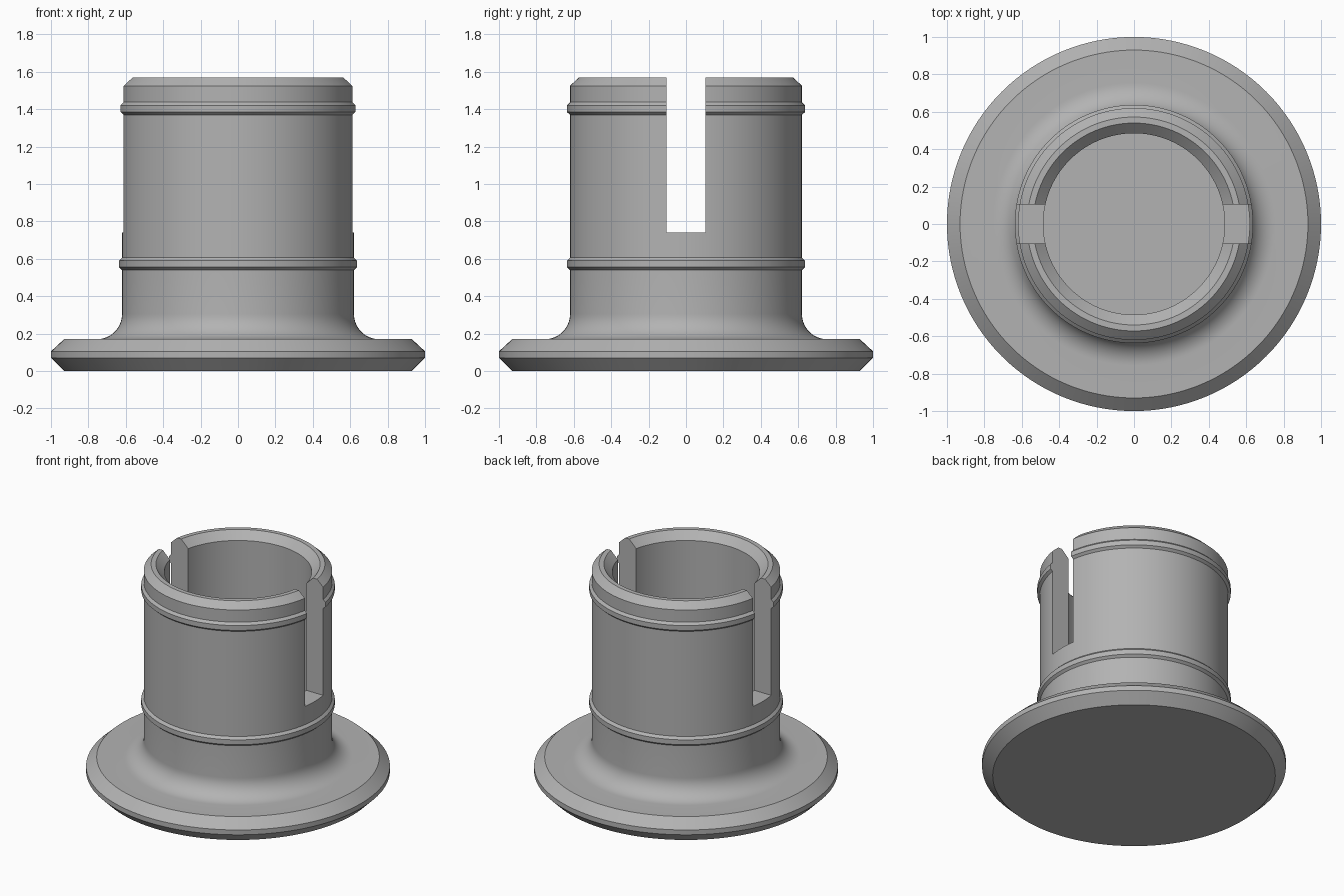
import bpy, bmesh, math

cube = bpy.data.objects.get("Cube")
if cube:
    bpy.data.objects.remove(cube, do_unlink=True)

SEGMENTS = 128
WALL, BORE, HEIGHT = 0.62, 0.485, 1.57
BASE_TOP, FILLET = 0.17, 0.135
SLOT_WIDTH, SLOT_FLOOR = 0.21, 0.74

grey = bpy.data.materials.new("plain grey")
grey.use_nodes = True
colour = (0.45, 0.45, 0.45, 1)
grey.diffuse_color = colour
grey.node_tree.nodes["Principled BSDF"].inputs["Base Color"].default_value = colour


def bead(z):
    """Profile of a raised ring with chamfered edges, from z upwards."""
    r = WALL + 0.017
    return [(WALL, z), (r, z + 0.015), (r, z + 0.05), (WALL, z + 0.067)]


def lathe(name, profile):
    """Revolve a profile that starts and ends on the axis."""
    bm = bmesh.new()
    rings = []
    for r, z in profile:
        if r == 0:
            rings.append([bm.verts.new((0, 0, z))] * SEGMENTS)
            continue
        angles = [2 * math.pi * i / SEGMENTS for i in range(SEGMENTS)]
        rings.append([bm.verts.new((r * math.cos(a), r * math.sin(a), z)) for a in angles])
    for low, high in zip(rings, rings[1:]):
        for i in range(SEGMENTS):
            j = (i + 1) % SEGMENTS
            corners = dict.fromkeys((low[i], low[j], high[j], high[i]))
            bm.faces.new(list(corners))
    bmesh.ops.recalc_face_normals(bm, faces=bm.faces)
    mesh = bpy.data.meshes.new(name)
    bm.to_mesh(mesh)
    bm.free()
    mesh.materials.append(grey)
    obj = bpy.data.objects.new(name, mesh)
    bpy.context.collection.objects.link(obj)
    return obj


# Flange with bevelled rim
profile = [(0, 0), (0.93, 0), (1, 0.07), (1, 0.105), (0.93, BASE_TOP)]
# Concave fillet into the sleeve
for i in range(13):
    a = math.pi / 2 * i / 12
    profile.append((WALL + FILLET * (1 - math.sin(a)), BASE_TOP + FILLET * (1 - math.cos(a))))
# Sleeve wall with two beads, chamfered mouth and blind bore
profile += bead(0.54) + bead(1.37)
profile += [(WALL, 1.525), (0.572, HEIGHT), (0.54, HEIGHT), (BORE, 1.515)]
profile += [(BORE, BASE_TOP), (0, BASE_TOP)]
body = lathe("flanged_sleeve", profile)

# Slot through both sides of the sleeve
bpy.ops.mesh.primitive_cube_add(size=1, location=(0, 0, SLOT_FLOOR + 0.5))
cutter = bpy.context.object
cutter.name = "slot_cutter"
cutter.scale = (2, SLOT_WIDTH, 1)
cutter.hide_render = True
cutter.data.materials.append(grey)

cut = body.modifiers.new("slot", 'BOOLEAN')
cut.operation = 'DIFFERENCE'
cut.solver = 'EXACT'
cut.object = cutter
bpy.ops.object.select_all(action='DESELECT')
body.select_set(True)
bpy.context.view_layer.objects.active = body
bpy.ops.object.modifier_apply(modifier=cut.name)
bpy.data.objects.remove(cutter, do_unlink=True)
bpy.ops.object.shade_smooth_by_angle(angle=math.radians(30))
